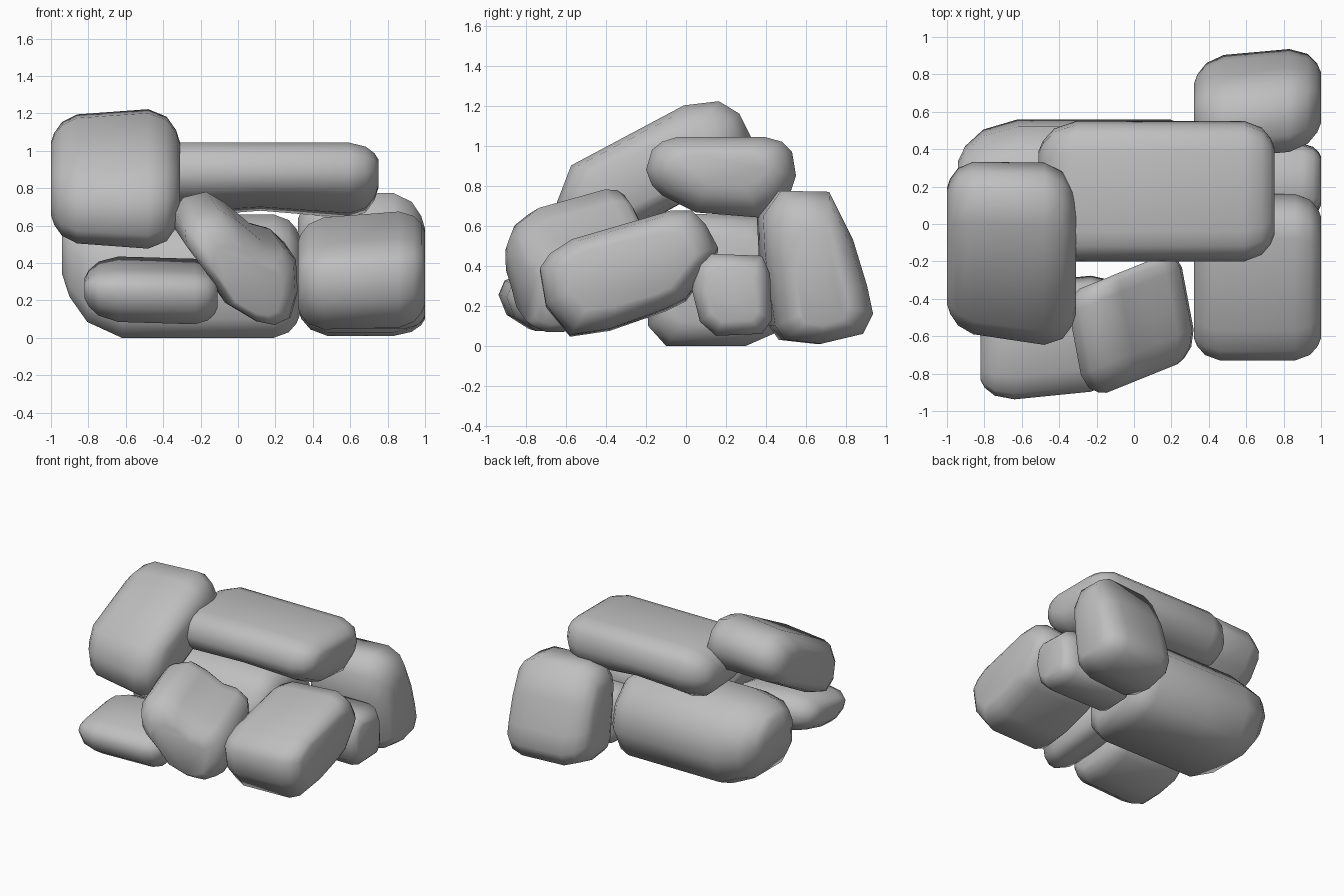
import bpy
import bmesh
from math import radians
from mathutils import Vector

cube = bpy.data.objects.get("Cube")
if cube:
    bpy.data.objects.remove(cube, do_unlink=True)

# One stone colour
stone = bpy.data.materials.new("grey_stone")
stone.use_nodes = True
GREY = (0.52, 0.52, 0.52, 1)
stone.diffuse_color = GREY
bsdf = stone.node_tree.nodes["Principled BSDF"]
bsdf.inputs["Base Color"].default_value = GREY
bsdf.inputs["Roughness"].default_value = 0.8

# Rounding of each end: (share of the length, share of the inset)
END_CURVE = ((0, 1), (0.12, 0.65), (0.42, 0.25), (1, 0))


def rock(name, x0, x1, profile, low=(0.1, 0.1, 0), high=(0.1, 0.1, 0),
         skew=(0, 0), taper=(0, 0), arch=0, place=None, turn=0):
    """Loft a side profile (y, z) along x.
    low/high = (length, inset, lift) of the rounded ends; skew and taper are for (y, z);
    arch hollows the underside."""
    ys, zs = zip(*profile)
    mid = Vector(((x0 + x1) / 2, (min(ys) + max(ys)) / 2, (min(zs) + max(zs)) / 2))
    half_x, half_y, half_z = x1 - mid.x, max(ys) - mid.y, max(zs) - mid.z
    stations = [(x0 + low[0] * t, low[1] * k, low[2] * k) for t, k in END_CURVE]
    stations.append((mid.x, 0, 0))
    stations += [(x1 - high[0] * t, high[1] * k, high[2] * k) for t, k in reversed(END_CURVE)]
    bm = bmesh.new()
    rings = []
    for x, inset, lift in stations:
        dx = x - mid.x
        u = dx / half_x
        sy = 1 - inset / half_y + taper[0] * u
        sz = 1 - inset / half_z + taper[1] * u
        ring = []
        for y, z in profile:
            hollow = arch * (1 - u * u) * max(0, mid.z - z) / half_z
            ring.append(bm.verts.new((dx, (y - mid.y) * sy + skew[0] * dx,
                                      (z - mid.z) * sz + skew[1] * dx + lift + hollow)))
        rings.append(ring)
    n = len(profile)
    for a, b in zip(rings, rings[1:]):
        for i in range(n):
            j = (i + 1) % n
            bm.faces.new((a[i], a[j], b[j], b[i]))
    for ring in (rings[0], rings[-1]):
        bm.faces.new(ring)
    bmesh.ops.recalc_face_normals(bm, faces=bm.faces)
    for f in bm.faces:
        f.smooth = True
    mesh = bpy.data.meshes.new(name)
    bm.to_mesh(mesh)
    bm.free()
    mesh.materials.append(stone)
    obj = bpy.data.objects.new(name, mesh)
    obj.location = place or mid
    obj.rotation_euler.z = radians(turn)
    bpy.context.collection.objects.link(obj)


# Large base boulder
rock("base_boulder", -0.94, 0.33,
     [(-0.19, 0.1), (-0.1, 0), (0.3, 0), (0.46, 0.07), (0.56, 0.28), (0.52, 0.48),
      (0.36, 0.65), (0.03, 0.66), (-0.13, 0.57), (-0.2, 0.4)],
     low=(0.32, 0.22, 0.12), high=(0.14, 0.12, 0))

# Wide slab lying on top, hollow underneath
rock("top_slab", -0.51, 0.75,
     [(-0.2, 0.88), (-0.17, 0.98), (-0.12, 1.02), (-0.04, 1.045), (0.39, 1.045), (0.48, 1.02),
      (0.53, 0.97), (0.55, 0.85), (0.52, 0.75), (0.46, 0.68), (0.37, 0.61), (0.05, 0.64),
      (-0.12, 0.74), (-0.17, 0.8)],
     low=(0.2, 0.16, 0), high=(0.16, 0.14, 0.05), arch=0.07)

# Tilted boulder, upper right of the model
rock("upper_boulder", -1, -0.31,
     [(-0.62, 0.72), (-0.55, 0.9), (0, 1.19), (0.17, 1.21), (0.27, 1.15), (0.33, 1.03),
      (0.22, 0.85), (-0.3, 0.56), (-0.49, 0.49), (-0.59, 0.56)],
     low=(0.14, 0.14, 0), high=(0.17, 0.19, 0), skew=(-0.08, 0), taper=(0.05, 0.07))

# Low flat rock at the front
rock("front_low_rock", -0.82, -0.11,
     [(-0.92, 0.25), (-0.89, 0.32), (-0.8, 0.36), (-0.45, 0.43), (-0.34, 0.38), (-0.3, 0.27),
      (-0.4, 0.15), (-0.62, 0.09), (-0.77, 0.08), (-0.88, 0.15)],
     low=(0.18, 0.12, 0), high=(0.12, 0.09, 0), skew=(0.1, -0.03))

# Leaning rock in the middle of the front: a slanted outline, lofted towards the front
rock("front_leaning_rock", -0.29, 0.28,
     [(-0.15, 0.72), (-0.04, 0.66), (0.1, 0.55), (0.22, 0.52), (0.3, 0.45), (0.31, 0.28),
      (0.27, 0.14), (0.18, 0.1), (0.07, 0.12), (-0.11, 0.22), (-0.21, 0.37), (-0.33, 0.52),
      (-0.34, 0.62), (-0.28, 0.69)],
     low=(0.1, 0.08, 0), high=(0.14, 0.12, -0.03), skew=(-0.2, -0.28),
     place=(-0.01, -0.54, 0.42), turn=-68)

# Sloping boulder, front left of the model
rock("front_side_boulder", 0.32, 1,
     [(-0.73, 0.38), (-0.68, 0.45), (-0.57, 0.52), (-0.08, 0.66), (0.03, 0.66), (0.1, 0.59),
      (0.16, 0.48), (0.12, 0.4), (0, 0.23), (-0.1, 0.18), (-0.38, 0.08), (-0.58, 0.05),
      (-0.7, 0.2)],
     low=(0.14, 0.12, 0), high=(0.14, 0.12, 0), skew=(0, 0.05), taper=(0, 0.03))

# Upright boulder, back left of the model
rock("back_side_boulder", 0.32, 1,
     [(0.37, 0.65), (0.46, 0.775), (0.7, 0.77), (0.82, 0.53), (0.89, 0.3), (0.92, 0.16),
      (0.87, 0.06), (0.66, 0.01), (0.48, 0.03), (0.43, 0.1), (0.38, 0.45)],
     low=(0.16, 0.14, 0), high=(0.17, 0.14, -0.05), skew=(0.09, 0))

# Small rock wedged between the two side boulders
rock("wedged_rock", 0.35, 1,
     [(0.06, 0.42), (0.12, 0.46), (0.38, 0.45), (0.42, 0.36), (0.43, 0.13), (0.38, 0.06),
      (0.15, 0.05), (0.07, 0.12), (0.03, 0.28)],
     low=(0.1, 0.08, 0), high=(0.1, 0.07, 0))
